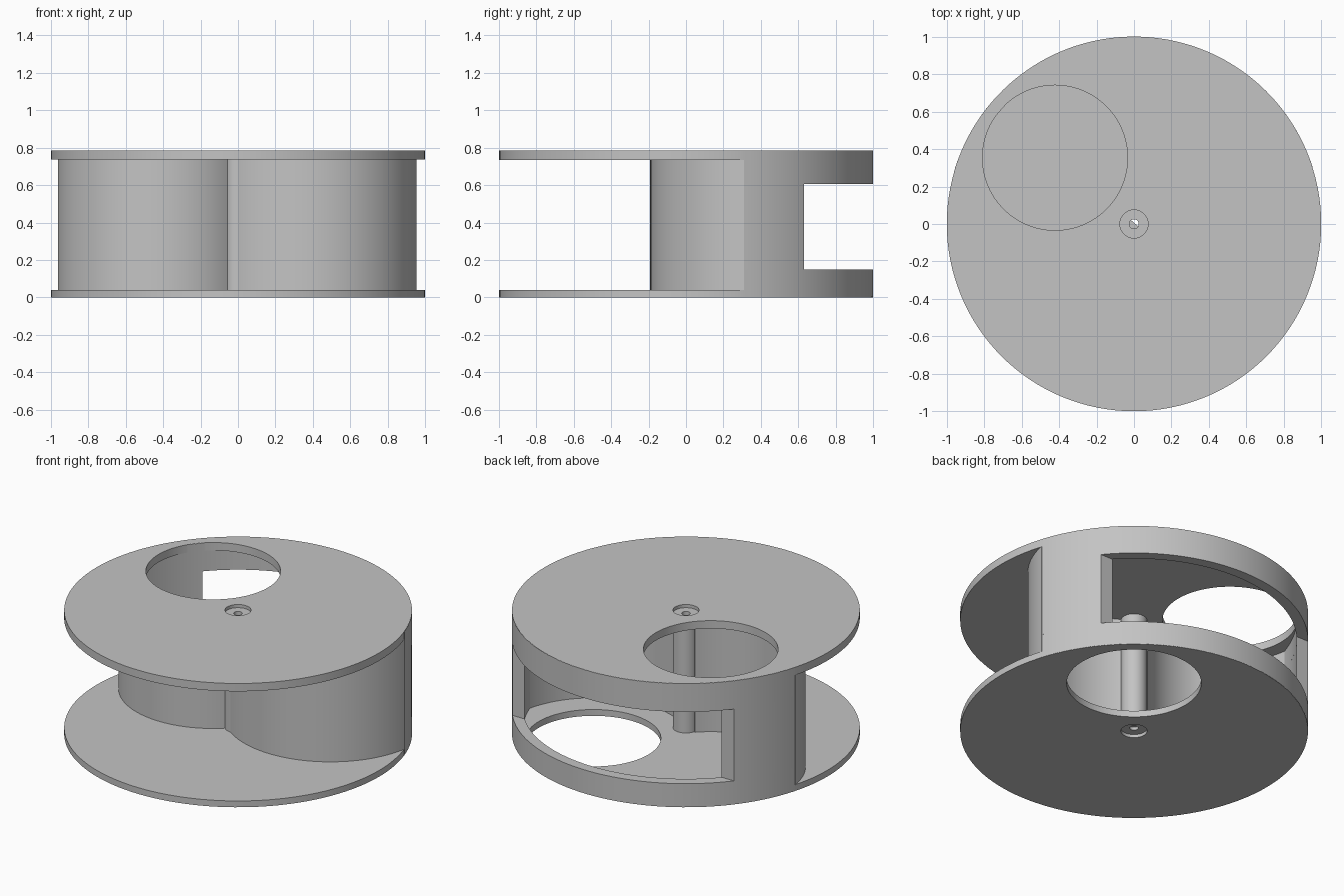
import bpy, bmesh
from math import radians, cos, sin, asin, degrees
from mathutils import Vector

cube = bpy.data.objects.get("Cube")
if cube:
    bpy.data.objects.remove(cube, do_unlink=True)

grey = bpy.data.materials.new("plain_grey")
grey.use_nodes = True
grey.diffuse_color = (0.55, 0.55, 0.55, 1)
grey.node_tree.nodes["Principled BSDF"].inputs["Base Color"].default_value = grey.diffuse_color

HEIGHT, BASE_TOP, LID_BOTTOM = 0.785, 0.04, 0.735
SILL, LINTEL, JAMB_Y = 0.15, 0.605, 0.63
HUB_R, BORE_R, HOLE_R, HOLE_DIST = 0.075, 0.025, 0.387, 0.55


def polar(r, deg):
    return Vector((r * cos(radians(deg)), r * sin(radians(deg))))


HOLE_LID = polar(HOLE_DIST, 140)
HOLE_BASE = polar(HOLE_DIST, 50)


def finish(name, bm):
    bmesh.ops.recalc_face_normals(bm, faces=bm.faces)
    mesh = bpy.data.meshes.new(name)
    bm.to_mesh(mesh)
    bm.free()
    obj = bpy.data.objects.new(name, mesh)
    bpy.context.collection.objects.link(obj)
    mesh.materials.append(grey)
    return obj


def smooth(obj):
    bpy.ops.object.select_all(action='DESELECT')
    obj.select_set(True)
    bpy.context.view_layer.objects.active = obj
    bpy.ops.object.shade_smooth_by_angle(angle=radians(30))


def cylinder(name, r, z0, z1, centre=(0, 0), sides=128):
    bm = bmesh.new()
    bmesh.ops.create_cone(bm, cap_ends=True, segments=sides, radius1=r, radius2=r, depth=z1 - z0)
    bmesh.ops.translate(bm, verts=bm.verts, vec=(centre[0], centre[1], (z0 + z1) / 2))
    return finish(name, bm)


def drill(obj, holes):
    """Cut vertical round holes, each given as (radius, centre)."""
    for r, centre in holes:
        cutter = cylinder("hole_cutter", r, -1, 2, centre, 96)
        cutter.hide_render = True
        mod = obj.modifiers.new("hole", 'BOOLEAN')
        mod.operation, mod.solver, mod.object = 'DIFFERENCE', 'EXACT', cutter
        bpy.ops.object.select_all(action='DESELECT')
        bpy.context.view_layer.objects.active = obj
        obj.select_set(True)
        bpy.ops.object.modifier_apply(modifier=mod.name)
        bpy.data.objects.remove(cutter, do_unlink=True)
    smooth(obj)


def arc_wall(name, centre, r_out, r_in, outer, z0, z1, inner=None, steps=64):
    """Curved wall between two radii; the inner face may span other angles."""
    inner = inner or outer
    bm = bmesh.new()
    rings = []
    for i in range(steps + 1):
        t = i / steps
        p = centre + polar(r_out, outer[0] + (outer[1] - outer[0]) * t)
        q = centre + polar(r_in, inner[0] + (inner[1] - inner[0]) * t)
        rings.append([bm.verts.new((v.x, v.y, z)) for v, z in ((p, z0), (p, z1), (q, z1), (q, z0))])
    for a, b in zip(rings, rings[1:]):
        for k in range(4):
            bm.faces.new((a[k], a[(k + 1) % 4], b[(k + 1) % 4], b[k]))
    bm.faces.new(rings[0])
    bm.faces.new(rings[-1])
    smooth(finish(name, bm))


# Base and lid discs, each with a round opening and a hub hole
drill(cylinder("base_disc", 0.999, 0, BASE_TOP), [(HOLE_R, HOLE_BASE), (HUB_R, (0, 0))])
drill(cylinder("lid_disc", 0.999, LID_BOTTOM, HEIGHT), [(HOLE_R, HOLE_LID), (HUB_R, (0, 0))])

# Hollow central post, recessed in both discs
drill(cylinder("centre_post", HUB_R, 0.02, HEIGHT - 0.02, sides=64), [(BORE_R, (0, 0))])

# Two curved front walls running from the post to the rim
arc_wall("right_front_wall", HOLE_BASE, 0.61, 0.545, (225, 349.4), BASE_TOP, LID_BOTTOM)
arc_wall("left_front_wall", HOLE_LID, 0.545, 0.475, (188, 316), BASE_TOP, LID_BOTTOM)

# Back rim: bands under and over the window, and a pillar at each end
RIM_IN, START, END = 0.935, 17.9, 163.8
ORIGIN = Vector((0, 0))
out_jamb, in_jamb = degrees(asin(JAMB_Y)), degrees(asin(JAMB_Y / RIM_IN))
arc_wall("lower_rim_band", ORIGIN, 1, RIM_IN, (START, END), 0.001, SILL)
arc_wall("upper_rim_band", ORIGIN, 1, RIM_IN, (START, END), LINTEL, HEIGHT - 0.001)
arc_wall("right_rim_pillar", ORIGIN, 1, RIM_IN, (START, out_jamb), SILL, LINTEL, (START, in_jamb), 16)
arc_wall("left_rim_pillar", ORIGIN, 1, RIM_IN, (180 - out_jamb, END), SILL, LINTEL, (180 - in_jamb, END), 16)
